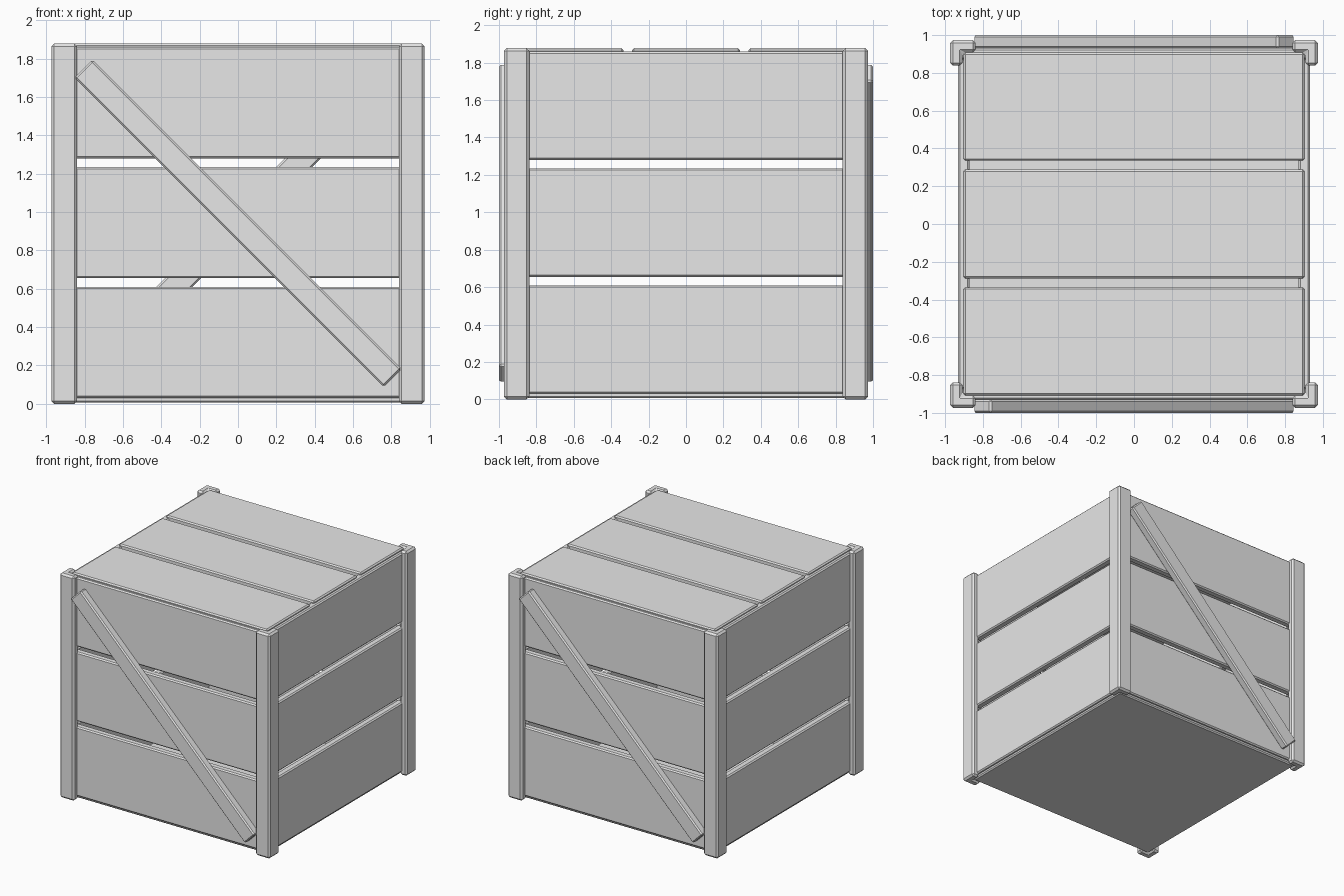
import bpy, bmesh, math
from mathutils import Matrix, Vector

if "Cube" in bpy.data.objects:
    bpy.data.objects.remove(bpy.data.objects["Cube"])

mat = bpy.data.materials.new("plain grey")
mat.diffuse_color = (0.8, 0.8, 0.8, 1)
mat.use_nodes = True
mat.node_tree.nodes["Principled BSDF"].inputs["Base Color"].default_value = mat.diffuse_color


def finish(bm, name, bevel):
    bmesh.ops.recalc_face_normals(bm, faces=bm.faces)
    me = bpy.data.meshes.new(name)
    bm.to_mesh(me)
    bm.free()
    me.materials.append(mat)
    ob = bpy.data.objects.new(name, me)
    bpy.context.collection.objects.link(ob)
    if bevel:
        m = ob.modifiers.new("chamfer", 'BEVEL')
        m.width = bevel
        m.segments = 1
        m.limit_method = 'ANGLE'
    return ob


def box(name, lo, hi, bevel=0.01):
    lo, hi = Vector(lo), Vector(hi)
    bm = bmesh.new()
    bmesh.ops.create_cube(bm, size=1)
    for v in bm.verts:
        v.co = (lo + hi) / 2 + v.co * (hi - lo)
    return finish(bm, name, bevel)


TOP = 1.878
OUT, ARM, IN = 0.973, 0.838, 0.908    # post: outer face, arm end, inner face
WALL, WALL_IN = 0.932, 0.872          # wall planks: outer and inner face

# L-shaped corner posts
profile = [(OUT, OUT), (ARM, OUT), (ARM, IN), (IN, IN), (IN, ARM), (OUT, ARM)]
for sx in (-1, 1):
    for sy in (-1, 1):
        bm = bmesh.new()
        f = bm.faces.new([bm.verts.new((sx * x, sy * y, 0)) for x, y in profile])
        r = bmesh.ops.extrude_face_region(bm, geom=[f])
        for v in r["geom"]:
            if isinstance(v, bmesh.types.BMVert):
                v.co.z = TOP
        finish(bm, f"corner_post_{'left' if sx < 0 else 'right'}_{'front' if sy < 0 else 'back'}", 0.015)

# Wall planks, three per side
for i in range(3):
    z0 = 0.03 + i * 0.625
    z1 = z0 + 0.58
    for s, side in ((-1, "front"), (1, "back")):
        a, b = sorted((s * WALL, s * WALL_IN))
        box(f"{side}_plank_{i}", (-0.93, a, z0), (0.93, b, z1))
    for s, side in ((-1, "left"), (1, "right")):
        a, b = sorted((s * WALL, s * WALL_IN))
        box(f"{side}_plank_{i}", (a, -0.872, z0), (b, 0.872, z1))

# Lid planks
for i, (y0, y1) in enumerate(((-0.908, -0.335), (-0.288, 0.288), (0.335, 0.908))):
    box(f"lid_plank_{i}", (-0.903, y0, 1.82), (0.903, y1, TOP))

# Floor
box("floor", (-0.91, -0.91, 0.006), (0.91, 0.91, 0.06))

# Diagonal braces, front and back
for name, turn in (("front_brace", 0), ("back_brace", math.pi)):
    ob = box(name, (-1.14, -0.035, -0.066), (1.14, 0.035, 0.066), 0.01)
    ob.data.transform(Matrix.Rotation(turn, 4, 'Z') @ Matrix.Translation((0, -0.965, 0.941))
                      @ Matrix.Rotation(math.radians(45), 4, 'Y'))
